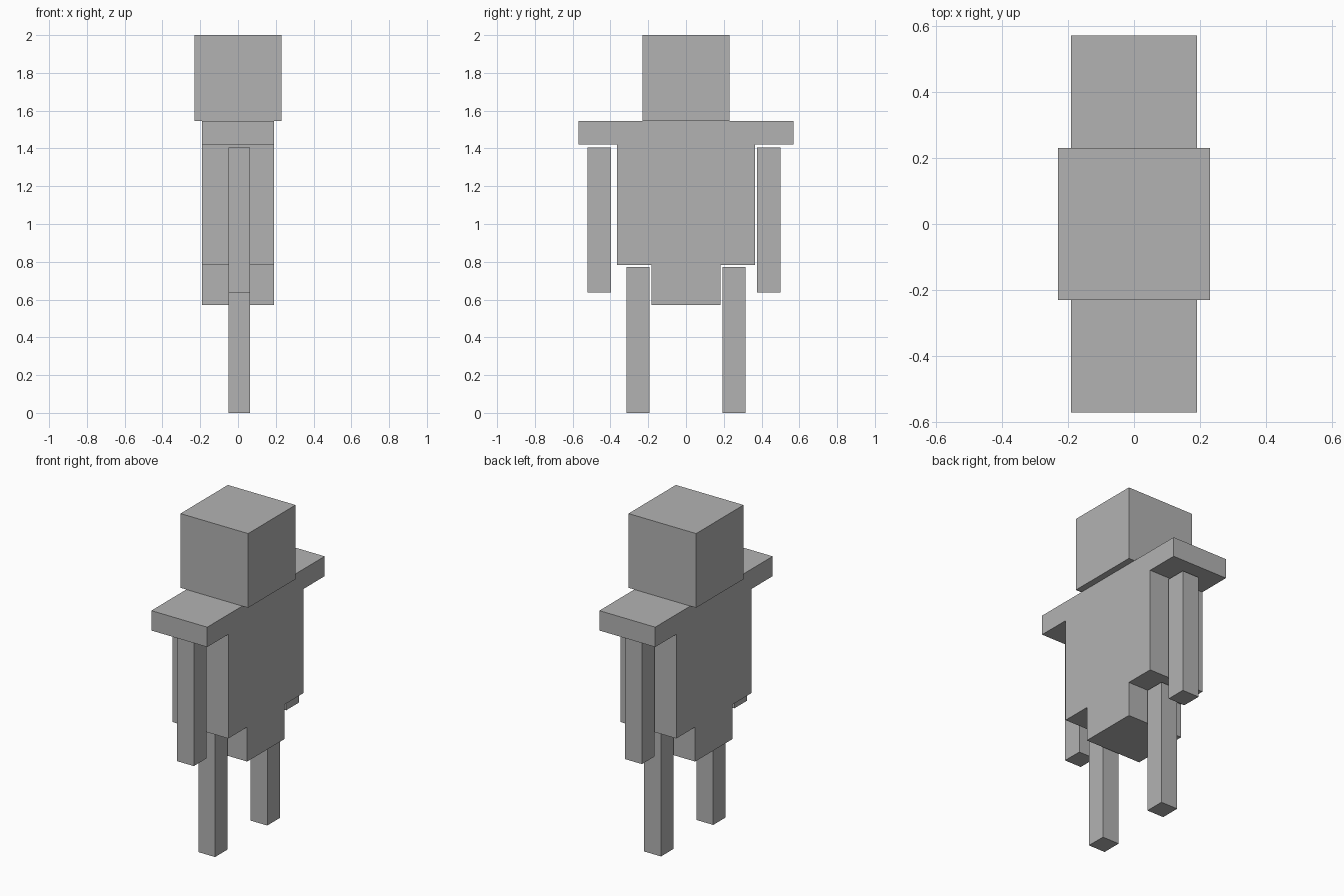
import bpy
import bmesh
from mathutils import Vector

cube = bpy.data.objects.get("Cube")
if cube:
    bpy.data.objects.remove(cube, do_unlink=True)

grey = bpy.data.materials.new("plain_grey")
grey.use_nodes = True
GREY = (0.45, 0.45, 0.45, 1.0)
grey.diffuse_color = GREY
grey.node_tree.nodes["Principled BSDF"].inputs["Base Color"].default_value = GREY


def add_object(name, bm):
    bmesh.ops.recalc_face_normals(bm, faces=bm.faces[:])
    mesh = bpy.data.meshes.new(name)
    bm.to_mesh(mesh)
    bm.free()
    mesh.materials.append(grey)
    obj = bpy.data.objects.new(name, mesh)
    bpy.context.collection.objects.link(obj)
    return obj


def box(name, low, high):
    """Flat-sided box between two opposite corners."""
    low, high = Vector(low), Vector(high)
    bm = bmesh.new()
    bmesh.ops.create_cube(bm, size=1)
    bmesh.ops.scale(bm, vec=high - low, verts=bm.verts)
    bmesh.ops.translate(bm, vec=(low + high) / 2, verts=bm.verts)
    return add_object(name, bm)


def extruded_profile(name, half_profile, half_depth):
    """Mirror a (y, z) half outline and extrude it along x."""
    outline = half_profile + [(-y, z) for y, z in reversed(half_profile)]
    bm = bmesh.new()
    face = bm.faces.new([bm.verts.new((-half_depth, y, z)) for y, z in outline])
    result = bmesh.ops.extrude_face_region(bm, geom=[face], use_keep_orig=True)
    moved = [v for v in result["geom"] if isinstance(v, bmesh.types.BMVert)]
    bmesh.ops.translate(bm, vec=(2 * half_depth, 0, 0), verts=moved)
    return add_object(name, bm)


# Body: pelvis, torso and wide shoulders in one stepped outline
extruded_profile("body", [(0.182, 0.57), (0.182, 0.782), (0.366, 0.782),
                          (0.366, 1.422), (0.57, 1.422), (0.57, 1.544)], 0.19)

# Head
box("head", (-0.23, -0.23, 1.544), (0.23, 0.23, 2.0))

# Limbs: thin posts hanging just clear of the body
LIMB_X = (-0.05, 0.064)
for name, y0, y1, z0, z1 in (
    ("front_arm", -0.521, -0.398, 0.638, 1.406),
    ("rear_arm", 0.377, 0.499, 0.638, 1.406),
    ("front_leg", -0.314, -0.193, 0.0, 0.772),
    ("rear_leg", 0.193, 0.314, 0.0, 0.772),
):
    box(name, (LIMB_X[0], y0, z0), (LIMB_X[1], y1, z1))
